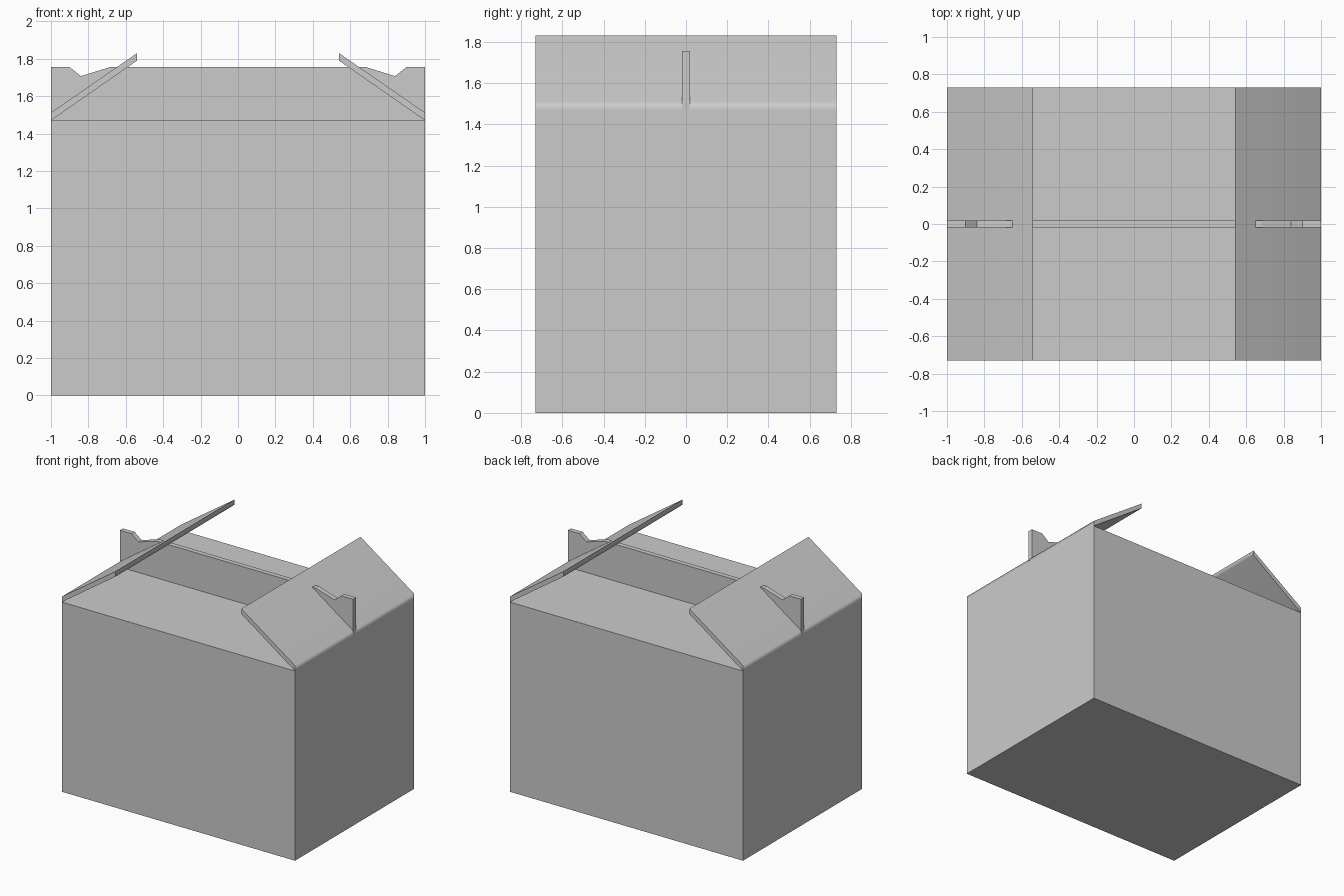
import bpy
import bmesh
from math import radians

cube = bpy.data.objects.get("Cube")
if cube:
    bpy.data.objects.remove(cube, do_unlink=True)

HALF_DEPTH = 0.73
BODY_TOP = 1.47

card = bpy.data.materials.new("grey_card")
card.use_nodes = True
GREY = (0.6, 0.6, 0.6, 1)
card.diffuse_color = GREY
card.node_tree.nodes["Principled BSDF"].inputs["Base Color"].default_value = GREY


def extrude_profile(name, points, half):
    """Extrude an x-z outline along y, centred on y = 0."""
    bm = bmesh.new()
    face = bm.faces.new([bm.verts.new((x, -half, z)) for x, z in points])
    solid = bmesh.ops.extrude_face_region(bm, geom=[face])
    moved = [v for v in solid["geom"] if isinstance(v, bmesh.types.BMVert)]
    bmesh.ops.translate(bm, verts=moved, vec=(0, 2 * half, 0))
    bmesh.ops.recalc_face_normals(bm, faces=bm.faces)
    mesh = bpy.data.meshes.new(name)
    bm.to_mesh(mesh)
    bm.free()
    mesh.materials.append(card)
    obj = bpy.data.objects.new(name, mesh)
    bpy.context.collection.objects.link(obj)
    return obj


# Closed box body
extrude_profile("box_body", [(-1, 0), (1, 0), (1, BODY_TOP), (-1, BODY_TOP)], HALF_DEPTH)

# Upright centre panel with a notch near each end
right_half = [(1, BODY_TOP), (1, 1.755), (0.9, 1.755), (0.84, 1.707), (0.685, 1.755)]
left_half = [(-x, z) for x, z in reversed(right_half)]
extrude_profile("centre_panel", right_half + left_half, 0.019)

# Sloping side flaps, softly shaded around their outer edge
for name, side in (("left_flap", 1), ("right_flap", -1)):
    outline = [(1, BODY_TOP), (1, 1.512), (0.54, 1.83), (0.54, 1.79)]
    flap = extrude_profile(name, [(side * x, z) for x, z in outline], HALF_DEPTH)
    bpy.ops.object.select_all(action="DESELECT")
    flap.select_set(True)
    bpy.context.view_layer.objects.active = flap
    bpy.ops.object.shade_smooth_by_angle(angle=radians(60))
    weighted = flap.modifiers.new("weighted_normals", "WEIGHTED_NORMAL")
    weighted.keep_sharp = True
